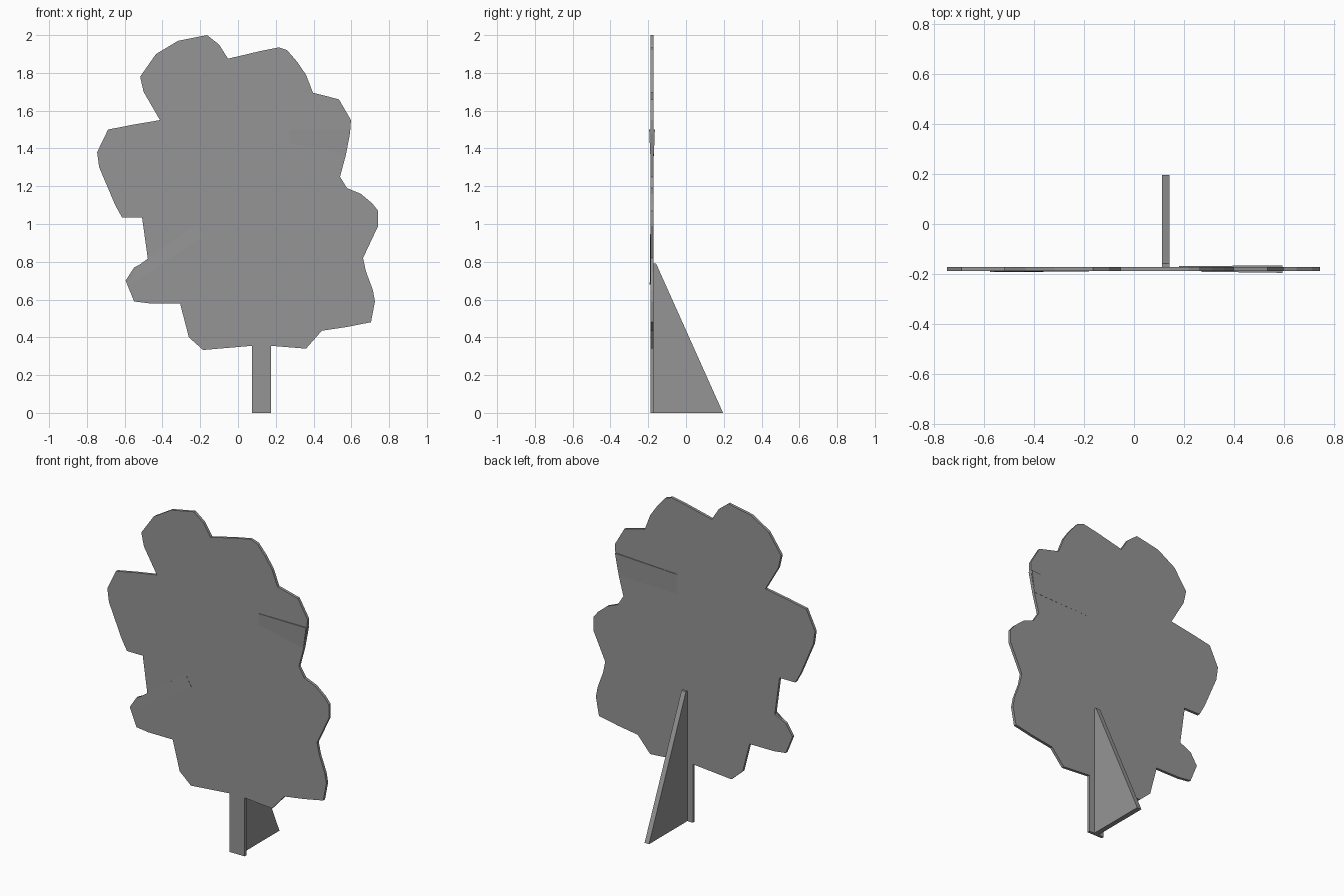
import bpy, bmesh
from mathutils import Vector

cube = bpy.data.objects.get("Cube")
if cube:
    bpy.data.objects.remove(cube, do_unlink=True)

FRONT, BACK = -0.188, -0.171

grey = bpy.data.materials.new("plain grey")
grey.use_nodes = True
colour = (0.3, 0.3, 0.3, 1)
grey.diffuse_color = colour
grey.node_tree.nodes["Principled BSDF"].inputs["Base Color"].default_value = colour


def finish(name, bm):
    bmesh.ops.recalc_face_normals(bm, faces=bm.faces)
    mesh = bpy.data.meshes.new(name)
    bm.to_mesh(mesh)
    bm.free()
    mesh.materials.append(grey)
    obj = bpy.data.objects.new(name, mesh)
    bpy.context.collection.objects.link(obj)
    return obj


def prism(name, corners, sweep):
    """Extrude a closed outline along the sweep vector."""
    bm = bmesh.new()
    face = bm.faces.new([bm.verts.new(c) for c in corners])
    out = bmesh.ops.extrude_face_region(bm, geom=[face], use_keep_orig=True)
    moved = [v for v in out["geom"] if isinstance(v, bmesh.types.BMVert)]
    bmesh.ops.translate(bm, verts=moved, vec=Vector(sweep))
    return finish(name, bm)


def ripple(name, outer_top, inner_top, inner_low, outer_low, side, lift):
    """Shallow wedge: raised at its outer top corner, flush elsewhere."""
    surface = FRONT if side < 0 else BACK
    heights = (lift, lift * 0.4, 0.0002, lift * 0.2)
    bm = bmesh.new()
    pts = (outer_top, inner_top, inner_low, outer_low)
    base = [bm.verts.new((x, surface - side * 0.004, z)) for x, z in pts]
    top = [bm.verts.new((x, surface + side * h, z)) for (x, z), h in zip(pts, heights)]
    bm.faces.new(base)
    bm.faces.new(top)
    for i in range(4):
        j = (i + 1) % 4
        bm.faces.new((base[i], base[j], top[j], top[i]))
    return finish(name, bm)


# Foliage board outline, clockwise from the trunk's right edge
crown = [
    (.074, .355), (-.185, .333), (-.26, .40), (-.307, .58), (-.47, .58),
    (-.55, .59), (-.595, .70), (-.55, .77), (-.476, .805), (-.508, 1.035),
    (-.614, 1.035), (-.65, 1.10), (-.735, 1.30), (-.746, 1.38), (-.688, 1.50),
    (-.56, 1.525), (-.413, 1.55), (-.50, 1.70), (-.518, 1.78), (-.434, 1.90),
    (-.317, 1.97), (-.164, 2.0), (-.10, 1.95), (-.053, 1.875), (.116, 1.915),
    (.217, 1.935), (.26, 1.92), (.312, 1.86), (.36, 1.79), (.397, 1.695),
    (.534, 1.66), (.598, 1.55), (.593, 1.48), (.571, 1.365), (.54, 1.25),
    (.577, 1.19), (.65, 1.16), (.71, 1.11), (.742, 1.07), (.742, .99),
    (.662, .82), (.677, .75), (.714, .65), (.725, .59), (.704, .48),
    (.577, .455), (.444, .435), (.36, .34), (.176, .355),
]
thickness = (0, BACK - FRONT, 0)
prism("foliage_board", [(x, FRONT, z) for x, z in crown], thickness)

# Trunk strip under the foliage
strip = [(.074, 0), (.074, .355), (.176, .355), (.176, 0)]
prism("trunk", [(x, FRONT, z) for x, z in strip], thickness)

# Triangular rear stand
brace = [(BACK, 0), (BACK, .79), (-.158, .79), (.196, 0)]
prism("rear_stand", [(.111, y, z) for y, z in brace], (.03, 0, 0))

# Shallow warps in the board
ripple("front_left_ripple", (.593, 1.50), (.27, 1.50), (.27, 1.43), (.571, 1.37), -1, .007)
ripple("front_right_ripple", (-.575, .68), (-.18, .93), (-.22, 1.0), (-.535, .775), -1, .004)
ripple("back_left_ripple", (.593, 1.50), (.18, 1.48), (.18, 1.36), (.571, 1.37), 1, .006)
